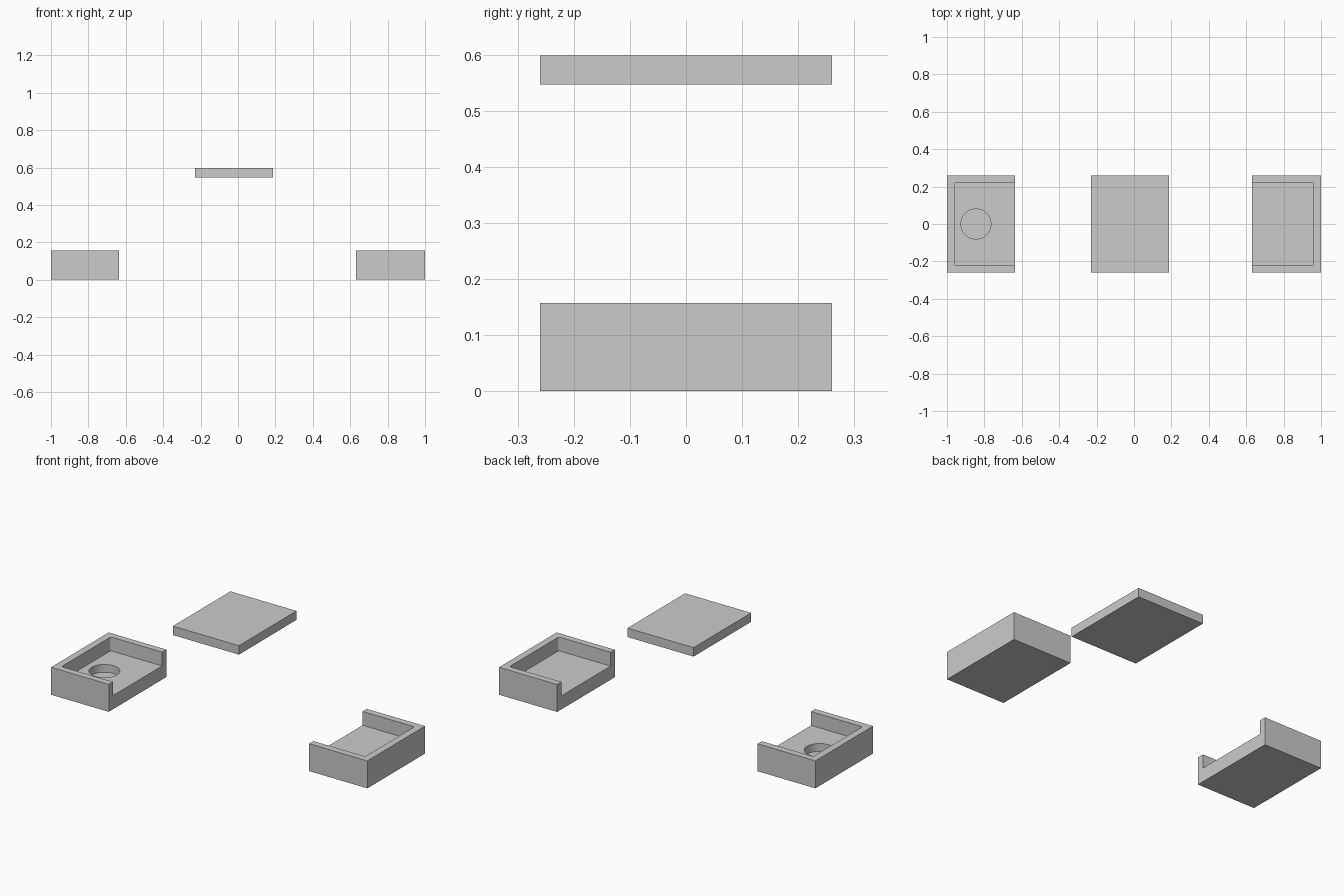
import bpy

if "Cube" in bpy.data.objects:
    bpy.data.objects.remove(bpy.data.objects["Cube"])

HALF_Y, WALL = 0.26, 0.038
TRAY_TOP, FLOOR_Z, HOLE_Z = 0.157, 0.078, 0.033


def block(name, x0, x1, y0, y1, z0, z1):
    bpy.ops.mesh.primitive_cube_add(
        size=1, location=((x0 + x1) / 2, (y0 + y1) / 2, (z0 + z1) / 2))
    ob = bpy.context.object
    ob.name = name
    ob.scale = (x1 - x0, y1 - y0, z1 - z0)
    bpy.ops.object.transform_apply(location=True, rotation=True, scale=True)
    return ob


def apply_all(ob):
    bpy.context.view_layer.objects.active = ob
    for m in list(ob.modifiers):
        bpy.ops.object.modifier_apply(modifier=m.name)


def cut(ob, cutter):
    m = ob.modifiers.new("cut", 'BOOLEAN')
    m.operation, m.object, m.solver = 'DIFFERENCE', cutter, 'EXACT'
    apply_all(ob)
    bpy.data.objects.remove(cutter, do_unlink=True)


def tray(name, outer, inner):
    """Three-walled tray, open on its inner x side."""
    side = 1 if outer > 0 else -1
    ob = block(name, min(outer, inner), max(outer, inner), -HALF_Y, HALF_Y, 0, TRAY_TOP)
    a, b = outer - side * 0.04, inner - side * 0.1
    w = HALF_Y - WALL
    pocket = block("pocket_cutter", min(a, b), max(a, b), -w, w, FLOOR_Z, 0.3)
    # small rounding of the vertical pocket corners
    attr = pocket.data.attributes.new("bevel_weight_edge", 'FLOAT', 'EDGE')
    for e in pocket.data.edges:
        p, q = (pocket.data.vertices[i].co for i in e.vertices)
        attr.data[e.index].value = 1.0 if abs(p.z - q.z) > 0.1 else 0.0
    bev = pocket.modifiers.new("round", 'BEVEL')
    bev.limit_method, bev.width, bev.segments = 'WEIGHT', 0.012, 4
    apply_all(pocket)
    cut(ob, pocket)
    return ob


# Trays facing each other
left = tray("left_tray", -1.0, -0.635)
right = tray("right_tray", 1.0, 0.632)

# Blind round recess in the left tray floor
bpy.ops.mesh.primitive_cylinder_add(
    vertices=64, radius=0.08, depth=0.3, location=(-0.845, 0, HOLE_Z + 0.15))
cut(left, bpy.context.object)

# Floating cover plate
plate = block("cover_plate", -0.23, 0.188, -HALF_Y, HALF_Y, 0.547, 0.598)

for ob in (left, right, plate):
    bpy.ops.object.select_all(action='DESELECT')
    ob.select_set(True)
    bpy.context.view_layer.objects.active = ob
    bpy.ops.object.shade_smooth_by_angle(angle=0.55)
